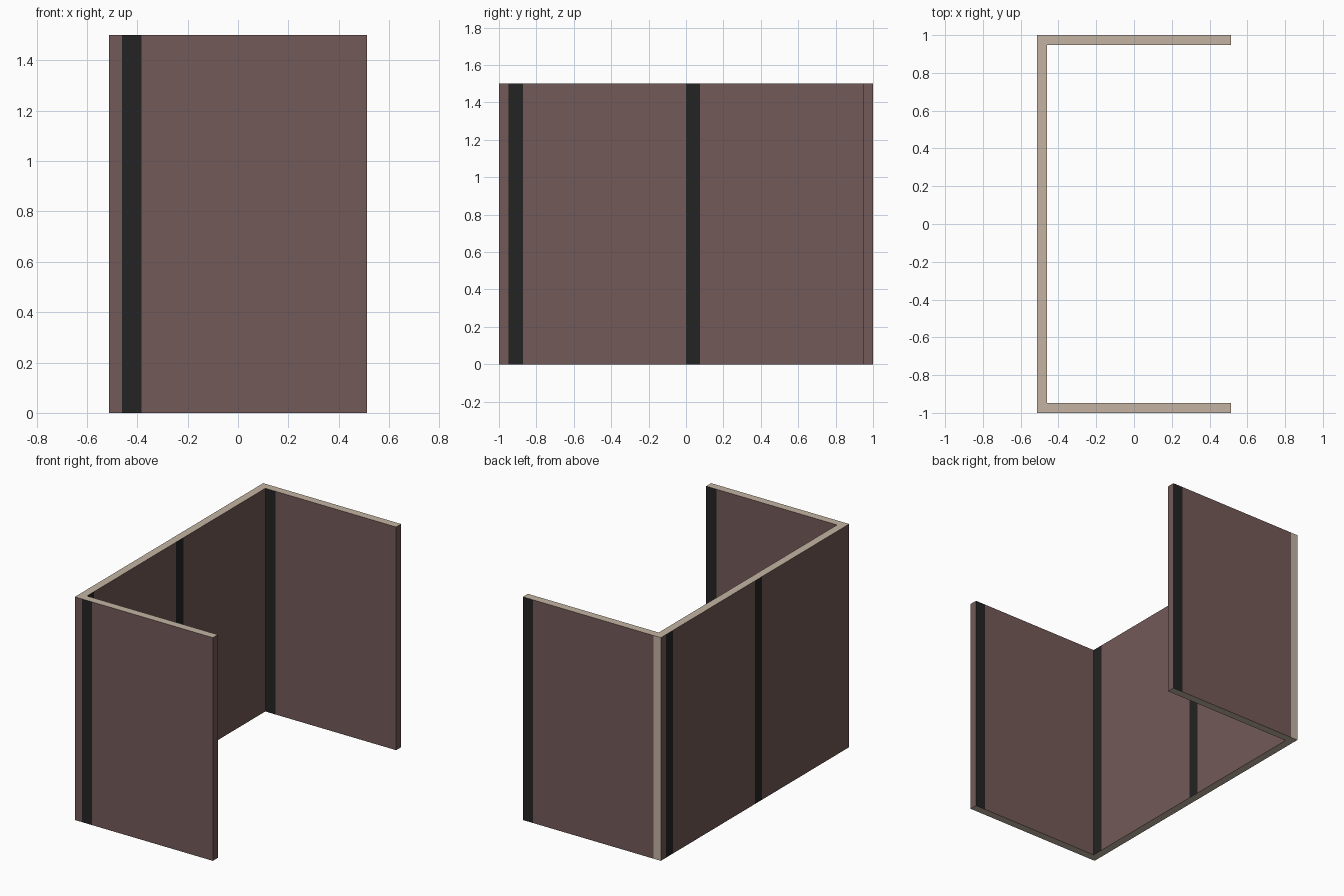
import bpy, bmesh
from mathutils import Vector

if "Cube" in bpy.data.objects:
    bpy.data.objects.remove(bpy.data.objects["Cube"])

H = 1.5          # height
X = 0.513        # half depth
T = 0.053        # panel thickness
S = 0.076        # dark stripe width
XI = -X + T      # inner face of the back panel
YI = 1 - T       # inner faces of the wings


def material(name, rgb):
    m = bpy.data.materials.new(name)
    m.diffuse_color = (*rgb, 1)
    m.use_nodes = True
    m.node_tree.nodes["Principled BSDF"].inputs["Base Color"].default_value = m.diffuse_color
    return m


MATS = [material("brown panel", (0.17, 0.10, 0.096)),
        material("black stripe", (0.017, 0.017, 0.017)),
        material("tan edge", (0.55, 0.455, 0.365))]


def panel(name, lo, hi, axis, stripes, tan_end=False):
    """Box panel running along axis; stripes = (start, end, side of the panel)."""
    bm = bmesh.new()
    bmesh.ops.create_cube(bm, size=1)
    lo, hi = Vector(lo), Vector(hi)
    bmesh.ops.scale(bm, vec=hi - lo, verts=bm.verts)
    bmesh.ops.translate(bm, vec=(lo + hi) / 2, verts=bm.verts)
    # cut the stripe edges into the faces
    along = Vector((1, 0, 0)) if axis == 0 else Vector((0, 1, 0))
    for cut in sorted({c for a, b, _ in stripes for c in (a, b)}):
        if lo[axis] + 1e-4 < cut < hi[axis] - 1e-4:
            bmesh.ops.bisect_plane(bm, geom=bm.verts[:] + bm.edges[:] + bm.faces[:],
                                   plane_co=along * cut, plane_no=along)
    bm.normal_update()
    # colour by face direction and position
    for f in bm.faces:
        n, c = f.normal, f.calc_center_median()
        if abs(n.z) > 0.5 or (tan_end and n[axis] > 0.5):
            f.material_index = 2
        elif any(a < c[axis] < b and n[1 - axis] * side > 0.5 for a, b, side in stripes):
            f.material_index = 1
    me = bpy.data.meshes.new(name)
    bm.to_mesh(me)
    bm.free()
    for m in MATS:
        me.materials.append(m)
    bpy.context.collection.objects.link(bpy.data.objects.new(name, me))


# back panel: two stripes on each side
panel("back_panel", (-X, -1, 0), (XI, 1, H), 1,
      [(-YI, -YI + S, 1), (0, S, 1), (YI - S, YI, -1), (-S, 0, -1)], tan_end=True)

# side wings: a stripe at the left edge of each face
for name, y0, y1 in (("front_wing", -1, -YI), ("rear_wing", YI, 1)):
    panel(name, (XI, y0, 0), (X, y1, H), 0, [(XI, XI + S, -1), (X - S, X, 1)])
